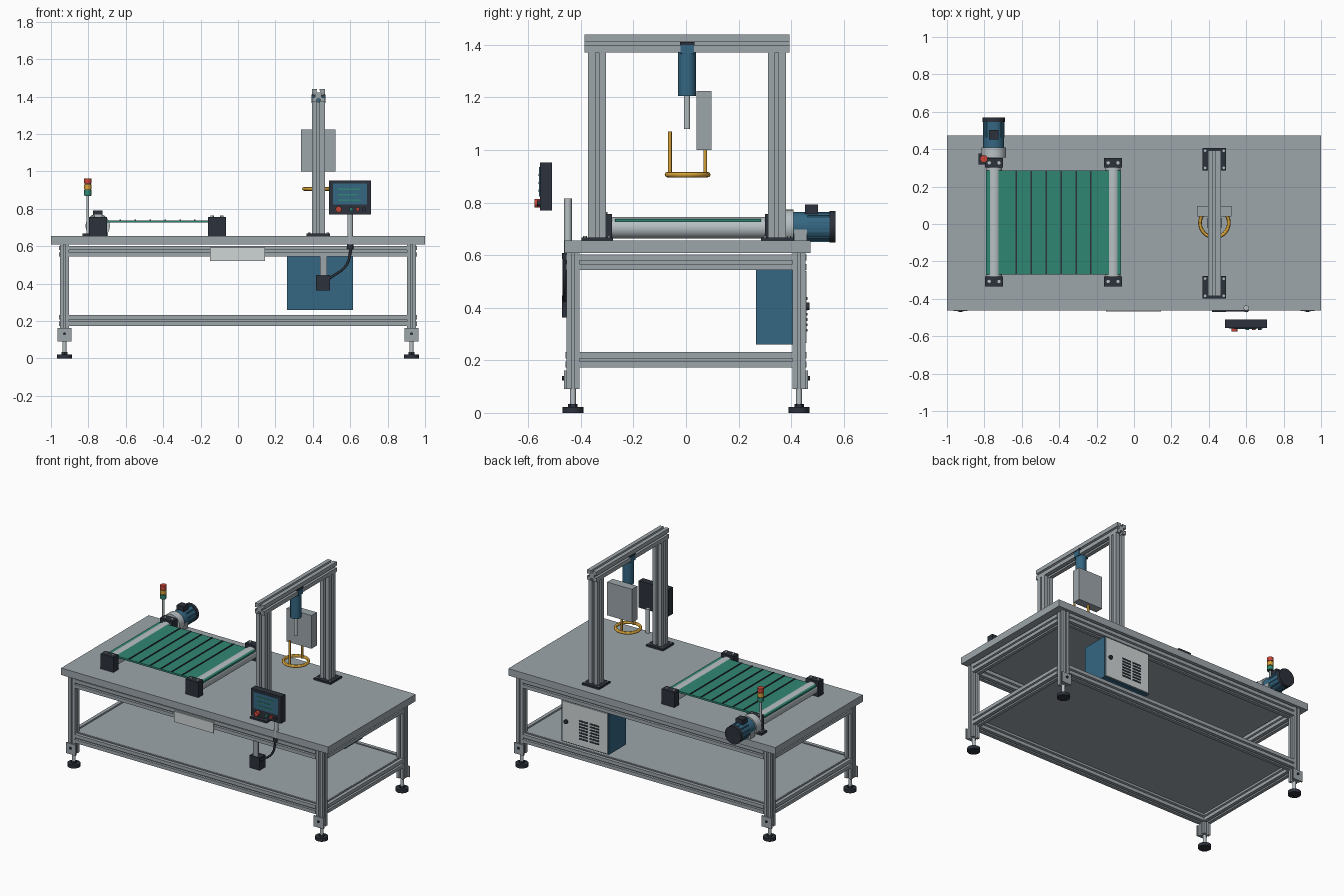
import bpy, bmesh, math
from mathutils import Vector, Matrix

if "Cube" in bpy.data.objects:
    bpy.data.objects.remove(bpy.data.objects["Cube"], do_unlink=True)


def material(name, rgb):
    m = bpy.data.materials.new(name)
    m.use_nodes = True
    m.diffuse_color = (*rgb, 1)
    node = next(n for n in m.node_tree.nodes if n.type == "BSDF_PRINCIPLED")
    node.inputs["Base Color"].default_value = (*rgb, 1)
    return m


ALU = material("aluminium grey", (0.34, 0.38, 0.41))
STEEL = material("light steel", (0.48, 0.53, 0.55))
PALE = material("pale panel", (0.62, 0.66, 0.66))
DARK = material("dark slate", (0.025, 0.031, 0.043))
BLUE = material("machine blue", (0.035, 0.135, 0.225))
GREEN = material("belt green", (0.03, 0.24, 0.17))
AMBER = material("amber", (0.67, 0.36, 0.04))
RED = material("signal red", (0.6, 0.06, 0.04))


def finish(name, bm, mat, smooth=False):
    bmesh.ops.recalc_face_normals(bm, faces=bm.faces)
    mesh = bpy.data.meshes.new(name)
    bm.to_mesh(mesh)
    bm.free()
    mesh.materials.append(mat)
    ob = bpy.data.objects.new(name, mesh)
    bpy.context.collection.objects.link(ob)
    if smooth:
        bpy.ops.object.select_all(action="DESELECT")
        ob.select_set(True)
        bpy.context.view_layer.objects.active = ob
        bpy.ops.object.shade_smooth_by_angle()
    return ob


def box(name, x, y, z, mat):
    """Box from a (low, high) pair on each axis."""
    bm = bmesh.new()
    size = [p[1] - p[0] for p in (x, y, z)]
    mid = [(p[0] + p[1]) / 2 for p in (x, y, z)]
    bmesh.ops.create_cube(bm, size=1, matrix=Matrix.Translation(mid) @ Matrix.Diagonal((*size, 1)))
    return finish(name, bm, mat)


def along(a, b):
    a, b = Vector(a), Vector(b)
    turn = (b - a).to_track_quat("Z", "Y").to_matrix().to_4x4()
    return Matrix.Translation(a) @ turn, (b - a).length


def cyl(name, a, b, r, mat, sides=32):
    place, length = along(a, b)
    bm = bmesh.new()
    bmesh.ops.create_cone(bm, cap_ends=True, segments=sides, radius1=r, radius2=r, depth=length,
                          matrix=place @ Matrix.Translation((0, 0, length / 2)))
    return finish(name, bm, mat, True)


def slotted_bar(name, a, b, w):
    """Aluminium extrusion with a T-slot on every side."""
    place, length = along(a, b)
    h, s, t, d1, d2 = w / 2, w * 0.1, w * 0.19, w * 0.1, w * 0.25
    side = [(-h, -h), (-s, -h), (-s, d1 - h), (-t, d1 - h), (-s, d2 - h),
            (s, d2 - h), (t, d1 - h), (s, d1 - h), (s, -h)]
    bm = bmesh.new()
    verts = []
    for k in range(4):
        rot = Matrix.Rotation(k * math.pi / 2, 3, "Z")
        verts += [bm.verts.new(rot @ Vector((*p, 0))) for p in side]
    face = bm.faces.new(verts)
    new = bmesh.ops.extrude_face_region(bm, geom=[face])["geom"]
    bmesh.ops.translate(bm, vec=(0, 0, length), verts=[v for v in new if isinstance(v, bmesh.types.BMVert)])
    bm.transform(place)
    return finish(name, bm, ALU)


# Table frame
LX, LY, W = 0.928, 0.43, 0.05
box("table_top", (-1, 1), (-0.463, 0.473), (0.608, 0.655), ALU)
box("lower_shelf", (-0.92, 0.92), (-0.42, 0.42), (0.222, 0.232), ALU)
for sx in (-1, 1):
    for sy in (-1, 1):
        x, y = sx * LX, sy * LY
        slotted_bar("leg", (x, y, 0.09), (x, y, 0.608), W)
        cyl("foot_rod", (x, y, 0.015), (x, y, 0.095), 0.011, STEEL, 16)
        cyl("foot_pad", (x, y, 0), (x, y, 0.022), 0.04, DARK)
        cyl("foot_nut", (x, y, 0.022), (x, y, 0.034), 0.018, DARK, 6)
        f = y + sy * W / 2
        box("foot_bracket", (x - 0.037, x + 0.037), sorted((f, f + sy * 0.009)), (0.09, 0.162), ALU)
        cyl("bracket_bolt", (x, f, 0.132), (x, f + sy * 0.016, 0.132), 0.008, DARK, 12)
for z in (0.573, 0.202):
    for s in (-1, 1):
        slotted_bar("long_rail", (-LX + W / 2, s * LY, z), (LX - W / 2, s * LY, z), 0.058)
        slotted_bar("end_rail", (s * LX, -LY + W / 2, z), (s * LX, LY - W / 2, z), 0.058)
box("front_plate", (-0.15, 0.144), (-0.468, -0.46), (0.52, 0.592), PALE)

# Gantry
GX = 0.43
for y in (-0.338, 0.346):
    slotted_bar("gantry_column", (GX, y, 0.66), (GX, y, 1.372), 0.068)
    box("column_base", (GX - 0.063, GX + 0.063), (y - 0.06, y + 0.06), (0.655, 0.667), DARK)
    for sx in (-1, 1):
        for sy in (-1, 1):
            cyl("base_bolt", (GX + sx * 0.05, y + sy * 0.046, 0.66),
                (GX + sx * 0.05, y + sy * 0.046, 0.672), 0.007, STEEL, 12)
slotted_bar("gantry_beam", (GX, -0.386, 1.405), (GX, 0.394, 1.405), 0.068)

# Lift cylinder, control box and guard handle
box("cylinder_clamp", (GX - 0.037, GX + 0.037), (-0.02, 0.03), (1.365, 1.402), BLUE)
box("clamp_cap", (GX - 0.038, GX + 0.038), (-0.022, 0.032), (1.4, 1.411), DARK)
cyl("lift_cylinder", (GX, 0.004, 1.205), (GX, 0.004, 1.372), 0.034, BLUE)
cyl("lift_rod", (GX, 0.004, 1.08), (GX, 0.004, 1.21), 0.012, STEEL, 20)
box("control_box", (0.337, 0.522), (0.04, 0.097), (1, 1.225), ALU)
bpy.ops.mesh.primitive_torus_add(location=(GX, 0.006, 0.906), major_radius=0.077, minor_radius=0.01,
                                 major_segments=48, minor_segments=12)
ring = bpy.context.object
ring.name = "handle_ring"
ring.data.materials.append(AMBER)
bpy.ops.object.shade_smooth_by_angle()
cyl("handle_post", (GX, -0.061, 0.9), (GX, -0.061, 1.07), 0.007, AMBER, 16)
cyl("handle_post", (GX, 0.073, 0.9), (GX, 0.073, 1.005), 0.007, AMBER, 16)

# Operator panel
box("panel_housing", (0.487, 0.711), (-0.555, -0.51), (0.77, 0.952), DARK)
box("panel_screen", (0.508, 0.69), (-0.559, -0.554), (0.824, 0.936), BLUE)
for z, x1 in ((0.905, 0.655), (0.875, 0.64), (0.845, 0.655)):
    box("screen_line", (0.535, x1), (-0.561, -0.558), (z - 0.004, z + 0.004), GREEN)
cyl("stop_button", (0.538, -0.55, 0.797), (0.538, -0.576, 0.797), 0.016, RED, 24)
for x, m in ((0.605, GREEN), (0.64, RED), (0.673, DARK)):
    cyl("panel_button", (x, -0.55, 0.797), (x, -0.566, 0.797), 0.01, m, 20)
cyl("panel_post", (0.6, -0.449, 0.6), (0.6, -0.449, 0.815), 0.0145, STEEL, 24)
cyl("cable_gland", (0.6, -0.455, 0.585), (0.6, -0.455, 0.608), 0.017, DARK, 20)

# Junction box and cable
box("junction_box", (0.417, 0.492), (-0.471, -0.41), (0.362, 0.447), DARK)
box("junction_bracket", (0.438, 0.475), (-0.465, -0.452), (0.44, 0.548), ALU)
cu = bpy.data.curves.new("cable", "CURVE")
cu.dimensions = "3D"
cu.bevel_depth = 0.007
sp = cu.splines.new("BEZIER")
path = [(0.605, 0.59), (0.58, 0.5), (0.485, 0.425)]
sp.bezier_points.add(len(path) - 1)
for bp, (x, z) in zip(sp.bezier_points, path):
    bp.co = (x, -0.462, z)
    bp.handle_left_type = bp.handle_right_type = "AUTO"
cable = bpy.data.objects.new("cable", cu)
cu.materials.append(DARK)
bpy.context.collection.objects.link(cable)

# Electrical cabinet with vented rear door
box("cabinet", (0.262, 0.615), (0.266, 0.452), (0.26, 0.545), BLUE)
box("cabinet_door", (0.268, 0.609), (0.45, 0.459), (0.266, 0.539), PALE)
cyl("door_lock", (0.575, 0.455, 0.405), (0.575, 0.47, 0.405), 0.014, DARK, 20)
for col in (0.365, 0.445):
    for k in range(7):
        z = 0.315 + k * 0.02
        box("door_vent", (col - 0.033, col + 0.033), (0.455, 0.462), (z - 0.005, z + 0.005), DARK)

# Conveyor
box("belt", (-0.79, -0.07), (-0.27, 0.285), (0.726, 0.738), GREEN)
for k in range(6):
    x = -0.63 + k * 0.08
    box("belt_cleat", (x - 0.004, x + 0.004), (-0.268, 0.283), (0.736, 0.742), DARK)
for x in (-0.748, -0.112):
    cyl("roller", (x, -0.3, 0.704), (x, 0.31, 0.704), 0.041, STEEL)
    for y in (-0.307, 0.327):
        box("bearing_block", (x - 0.048, x + 0.048), (y - 0.026, y + 0.026), (0.655, 0.757), DARK)
        for d in (-0.026, 0.026):
            cyl("block_bolt", (x + d, y, 0.75), (x + d, y, 0.765), 0.009, STEEL, 12)

# Drive motor
MX, MZ = -0.75, 0.708
cyl("gearbox", (MX, 0.355, MZ), (MX, 0.408, MZ), 0.065, STEEL)
box("motor_foot", (MX - 0.055, MX + 0.055), (0.41, 0.46), (0.655, 0.71), ALU)
cyl("motor_body", (MX, 0.405, MZ), (MX, 0.547, MZ), 0.056, BLUE)
for k in range(12):
    a = math.radians(k * 30 + 15)
    x, z = MX + 0.056 * math.cos(a), MZ + 0.056 * math.sin(a)
    box("cooling_fin", (x - 0.003, x + 0.003), (0.462, 0.545), (z - 0.003, z + 0.003), BLUE)
cyl("fan_cover", (MX, 0.545, MZ), (MX, 0.569, MZ), 0.06, DARK)
box("terminal_box", (MX - 0.026, MX + 0.026), (0.452, 0.502), (0.755, 0.792), DARK)

# Signal tower
TX, TY = -0.803, 0.348
box("tower_base", (TX - 0.028, TX + 0.025), (TY - 0.03, TY + 0.03), (0.655, 0.668), DARK)
cyl("tower_pole", (TX, TY, 0.66), (TX, TY, 0.872), 0.007, STEEL, 16)
cyl("tower_core", (TX, TY, 0.868), (TX, TY, 0.958), 0.016, DARK, 24)
for z, m in ((0.872, GREEN), (0.903, AMBER), (0.934, RED)):
    cyl("tower_lamp", (TX, TY, z), (TX, TY, z + 0.027), 0.02, m, 24)
